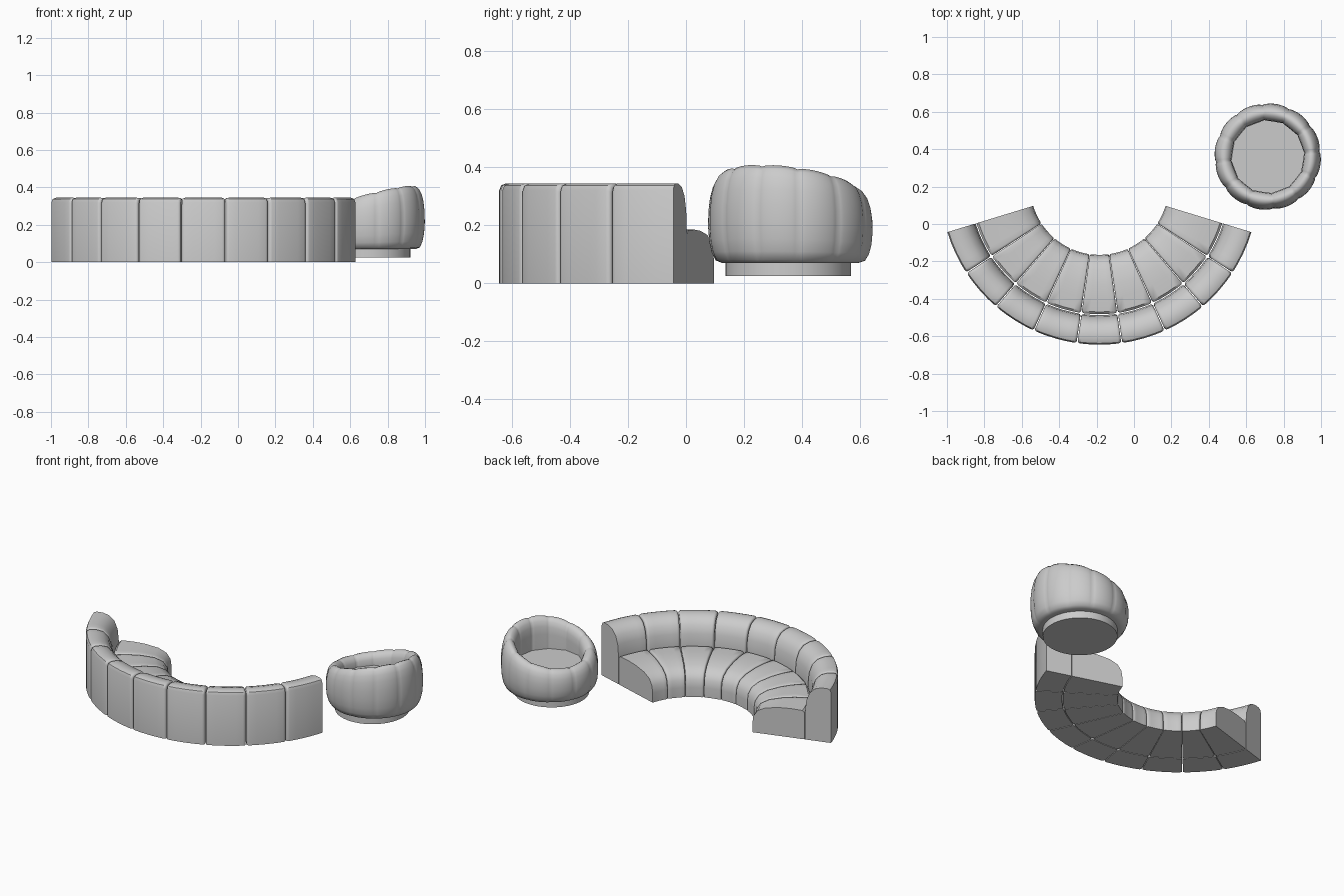
import bpy
import bmesh
from math import sin, cos, radians, pi, sqrt

if "Cube" in bpy.data.objects:
    bpy.data.objects.remove(bpy.data.objects["Cube"])

fabric = bpy.data.materials.new("grey_fabric")
fabric.use_nodes = True
GREY = (0.6, 0.6, 0.6, 1)
fabric.diffuse_color = GREY
fabric.node_tree.nodes["Principled BSDF"].inputs["Base Color"].default_value = GREY


def loft(name, rings, closed_loop=False, caps=True, angle=40):
    """Skin a list of equal-length closed cross-sections."""
    bm = bmesh.new()
    rows = [[bm.verts.new(p) for p in ring] for ring in rings]
    pairs = list(zip(rows, rows[1:]))
    if closed_loop:
        pairs.append((rows[-1], rows[0]))
    n = len(rows[0])
    for a, b in pairs:
        for i in range(n):
            j = (i + 1) % n
            bm.faces.new((a[i], a[j], b[j], b[i]))
    if caps:
        bm.faces.new(rows[0])
        bm.faces.new(rows[-1])
    bmesh.ops.recalc_face_normals(bm, faces=bm.faces)
    mesh = bpy.data.meshes.new(name)
    bm.to_mesh(mesh)
    bm.free()
    mesh.materials.append(fabric)
    obj = bpy.data.objects.new(name, mesh)
    bpy.context.collection.objects.link(obj)
    bpy.ops.object.select_all(action='DESELECT')
    obj.select_set(True)
    bpy.context.view_layer.objects.active = obj
    bpy.ops.object.shade_smooth_by_angle(angle=radians(angle))
    return obj


# Curved sofa: nine wedge modules, each a seat and a back cushion
SOFA_X, SOFA_Y = -0.185, 0.205
START, COUNT = radians(197), 9
STEP = radians(146) / COUNT
SEAT = [(0.687, 0), (0.687, 0.172), (0.675, 0.183), (0.6, 0.185), (0.53, 0.181),
        (0.45, 0.167), (0.4, 0.142), (0.376, 0.105), (0.37, 0.06), (0.37, 0)]
BACK = [(0.85, 0), (0.85, 0.32), (0.843, 0.338), (0.825, 0.345), (0.79, 0.344),
        (0.75, 0.332), (0.718, 0.3), (0.699, 0.25), (0.692, 0.18), (0.692, 0)]


def cushion(name, profile, index):
    radii = [p[0] for p in profile]
    heights = [p[1] for p in profile]
    rc, zc = (min(radii) + max(radii)) / 2, max(heights) / 2
    rh, zh = rc - min(radii), zc
    a0 = START + index * STEP
    slices = []
    # rounded seam sides, but flat faces at the two ends of the sofa
    for k in range(4):
        t = k / 3 * pi / 2
        slices.append((0.003 + 0.022 * (1 - sin(t)), 0.012 * (1 - cos(t))))
    first = [(0, 0)] if index == 0 else [(d, i) for d, i in reversed(slices[::-1])]
    low = first if index == 0 else [(0.003 + 0.02 * (1 - cos(k * pi / 6)),
                                     0.012 * (1 - sin(k * pi / 6))) for k in range(4)]
    high = [(0, 0)] if index == COUNT - 1 else [(0.003 + 0.02 * (1 - cos(k * pi / 6)),
                                                 0.012 * (1 - sin(k * pi / 6))) for k in range(4)]
    angles = [(a0 + d, i) for d, i in low]
    angles += [(a0 + STEP * f, 0) for f in (0.25, 0.5, 0.75)]
    angles += [(a0 + STEP - d, i) for d, i in reversed(high)]
    rings = []
    for a, inset in angles:
        ring = []
        for r, z in profile:
            rr = rc + (r - rc) * (1 - inset / rh)
            zz = zc + (z - zc) * (1 - inset / zh) if z > 0 else 0
            ring.append((SOFA_X + rr * cos(a), SOFA_Y + rr * sin(a), zz))
        rings.append(ring)
    loft(name, rings)


for m in range(COUNT):
    cushion(f"sofa_seat_{m + 1}", SEAT, m)
    cushion(f"sofa_back_{m + 1}", BACK, m)

# Round tub chair: ribbed shell with a tilted rim
CHAIR_X, CHAIR_Y = 0.715, 0.36
SHELL = [(0.19, 0), (0.235, 0.0), (0.258, 0.03), (0.272, 0.12), (0.281, 0.25), (0.285, 0.42),
         (0.284, 0.6), (0.278, 0.76), (0.268, 0.88), (0.254, 0.96), (0.237, 1),
         (0.22, 0.985), (0.204, 0.93), (0.194, 0.84), (0.19, 0.7), (0.19, 0.35)]
RIBS, SEGMENTS = 12, 144
rings = []
for s in range(SEGMENTS):
    a = 2 * pi * s / SEGMENTS + radians(6)
    puff = sqrt(abs(sin(RIBS / 2 * (a - radians(6)))))
    rim = 0.342 + 0.067 * cos(a + radians(25))
    ring = []
    for r, t in SHELL:
        rr = 0.237 + (r - 0.237) * (0.84 + 0.16 * puff)
        z = 0.07 + (rim - 0.07) * t * (0.98 + 0.02 * puff)
        ring.append((CHAIR_X + rr * cos(a), CHAIR_Y + rr * sin(a), z))
    rings.append(ring)
loft("chair_shell", rings, closed_loop=True, caps=False, angle=60)


def disc(name, x, y, radius, z0, z1):
    loft(name, [[(x + radius * cos(2 * pi * k / 48), y + radius * sin(2 * pi * k / 48), z)
                 for k in range(48)] for z in (z0, z1)])


disc("chair_seat", CHAIR_X, CHAIR_Y, 0.205, 0.1, 0.21)
disc("chair_base", 0.705, 0.353, 0.217, 0.025, 0.09)
